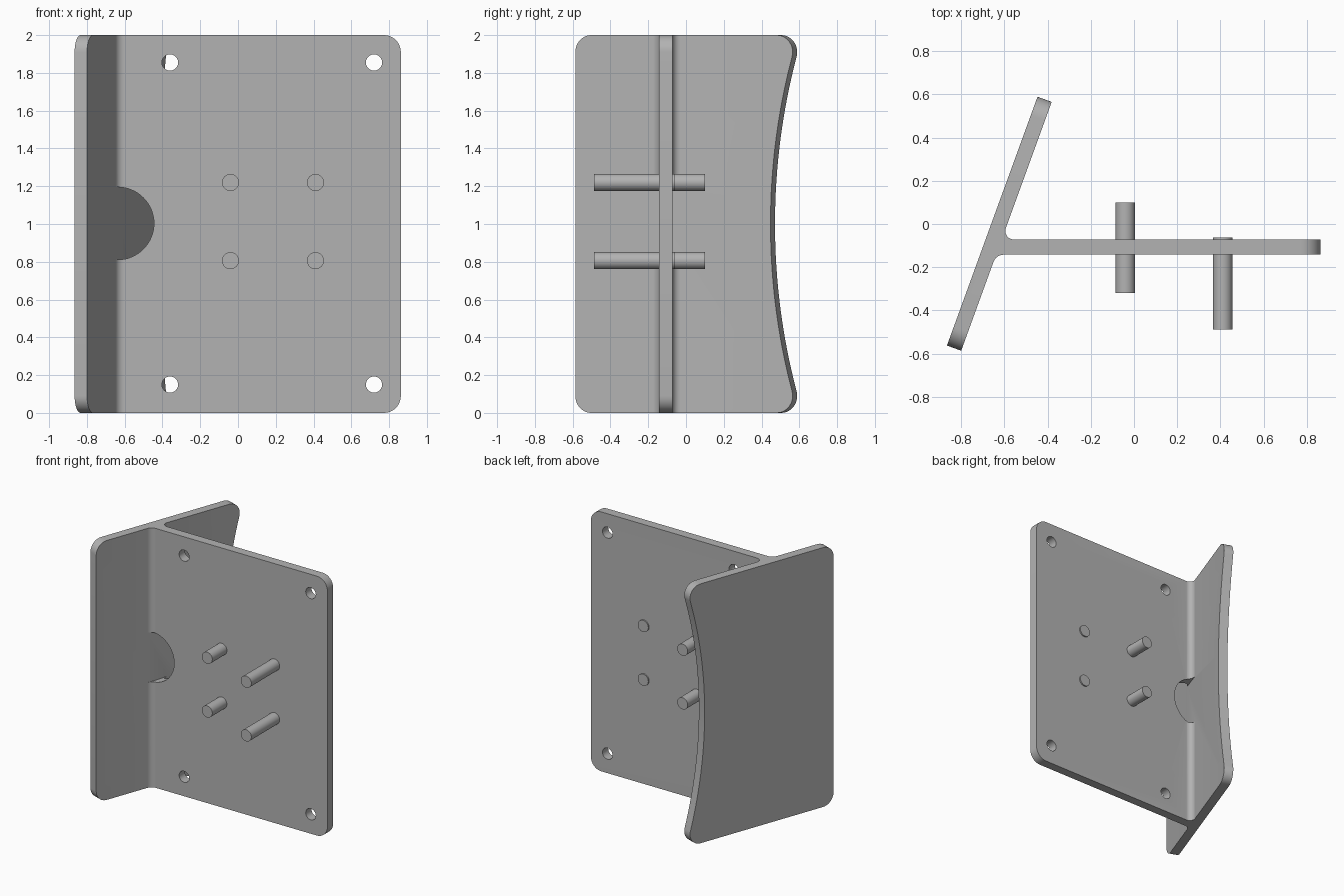
import bpy, bmesh, math
from mathutils import Vector, Matrix

if "Cube" in bpy.data.objects:
    bpy.data.objects.remove(bpy.data.objects["Cube"])

grey = bpy.data.materials.new("plain_grey")
grey.diffuse_color = (0.45, 0.45, 0.45, 1)
grey.use_nodes = True
grey.node_tree.nodes["Principled BSDF"].inputs["Base Color"].default_value = grey.diffuse_color

ANG = math.radians(70)                       # lean of the side plate in plan
U = Vector((math.cos(ANG), math.sin(ANG), 0))    # along the side plate
N = Vector((math.sin(ANG), -math.cos(ANG), 0))   # through its thickness
A = Vector((-0.865, -0.562, 0))              # outer front corner of the side plate
L, T = 1.2245, 0.07                          # side plate length, thickness
Y0, Y1, XR = -0.142, -0.072, 0.862           # main plate faces and right edge
R = 0.09                                     # corner radius


def arc(cx, cy, r, a0, a1, n=10):
    return [(cx + r * math.cos(a0 + (a1 - a0) * i / n),
             cy + r * math.sin(a0 + (a1 - a0) * i / n)) for i in range(n + 1)]


def finish(name, bm):
    bmesh.ops.recalc_face_normals(bm, faces=bm.faces)
    me = bpy.data.meshes.new(name)
    bm.to_mesh(me)
    bm.free()
    me.materials.append(grey)
    ob = bpy.data.objects.new(name, me)
    bpy.context.collection.objects.link(ob)
    return ob


def extrude(points, vec):
    bm = bmesh.new()
    face = bm.faces.new([bm.verts.new(p) for p in points])
    new = bmesh.ops.extrude_face_region(bm, geom=[face])["geom"]
    bmesh.ops.translate(bm, vec=vec, verts=[v for v in new if isinstance(v, bmesh.types.BMVert)])
    return bm


def rod(name, x, z, r, ya, yb, seg=32):
    bm = bmesh.new()
    m = Matrix.Translation((x, (ya + yb) / 2, z)) @ Matrix.Rotation(math.pi / 2, 4, 'X')
    bmesh.ops.create_cone(bm, cap_ends=True, segments=seg, radius1=r, radius2=r,
                          depth=yb - ya, matrix=m)
    return finish(name, bm)


def boolean(ob, other, op):
    mod = ob.modifiers.new(op, 'BOOLEAN')
    mod.operation, mod.object, mod.solver = op, other, 'EXACT'
    bpy.context.view_layer.objects.active = ob
    bpy.ops.object.modifier_apply(modifier=mod.name)
    bpy.data.objects.remove(other)


def smooth(ob):
    bpy.ops.object.select_all(action='DESELECT')
    ob.select_set(True)
    bpy.context.view_layer.objects.active = ob
    bpy.ops.object.shade_smooth_by_angle(angle=math.radians(30))


# side plate: rounded corners, rear edge hollowed by a large arc
SAG = 0.125
q = ((1 - R) ** 2 + SAG ** 2) / (2 * SAG)    # arc radius plus corner radius
big = q - R
phi = math.asin((1 - R) / q)
h = math.pi / 2
outline = arc(R, R, R, 2 * h, 3 * h)
outline += arc(L - R, R, R, -h, phi)
outline += arc(L - SAG + big, 1, big, math.pi + phi, math.pi - phi, 32)[1:-1]
outline += arc(L - R, 2 - R, R, -phi, h)
outline += arc(R, 2 - R, R, h, 2 * h)
side_plate = finish("side_plate", extrude(
    [A + U * s + Vector((0, 0, z)) for s, z in outline], N * T))


# main plate: plan profile with a fillet on each side of the joint
def face_x(y):
    b = A + N * T
    return b.x + (y - b.y) / math.tan(ANG)


rb, rf = 0.04, 0.05
tb, tf = rb / math.tan(ANG / 2), rf * math.tan(ANG / 2)
back = arc(face_x(Y1) + tb, Y1 + rb, rb, -h, -h - (math.pi - ANG))
front = arc(face_x(Y0) + tf, Y0 - rf, rf, h + ANG, h)
inner = [(back[-1][0] - N.x * 0.03, back[-1][1] - N.y * 0.03),
         (front[0][0] - N.x * 0.03, front[0][1] - N.y * 0.03)]
profile = [(XR, Y0), (XR, Y1)] + back + inner + front
bm = extrude([Vector((x, y, 0)) for x, y in profile], Vector((0, 0, 2)))
corners = [e for e in bm.edges
           if all(v.co.x > XR - 0.001 for v in e.verts)
           and abs(e.verts[0].co.z - e.verts[1].co.z) < 0.001]
bmesh.ops.bevel(bm, geom=corners, offset=R, segments=10, profile=0.5, affect='EDGES')
bracket = finish("bracket", bm)

# half-round notch at the joint and four screw holes
boolean(bracket, rod("notch_cutter", -0.637, 1.003, 0.192, -0.5, 0.4, 64), 'DIFFERENCE')
for hx in (-0.36, 0.72):
    for hz in (0.15, 1.855):
        boolean(bracket, rod("hole_cutter", hx, hz, 0.043, -0.3, 0.2), 'DIFFERENCE')
boolean(bracket, side_plate, 'UNION')
smooth(bracket)

# two pairs of pins through the main plate
for label, px, ya, yb in (("short", -0.04, -0.32, 0.10), ("long", 0.41, -0.487, -0.062)):
    for level, pz in (("lower", 0.806), ("upper", 1.22)):
        smooth(rod(f"{label}_pin_{level}", px, pz, 0.045, ya, yb))
